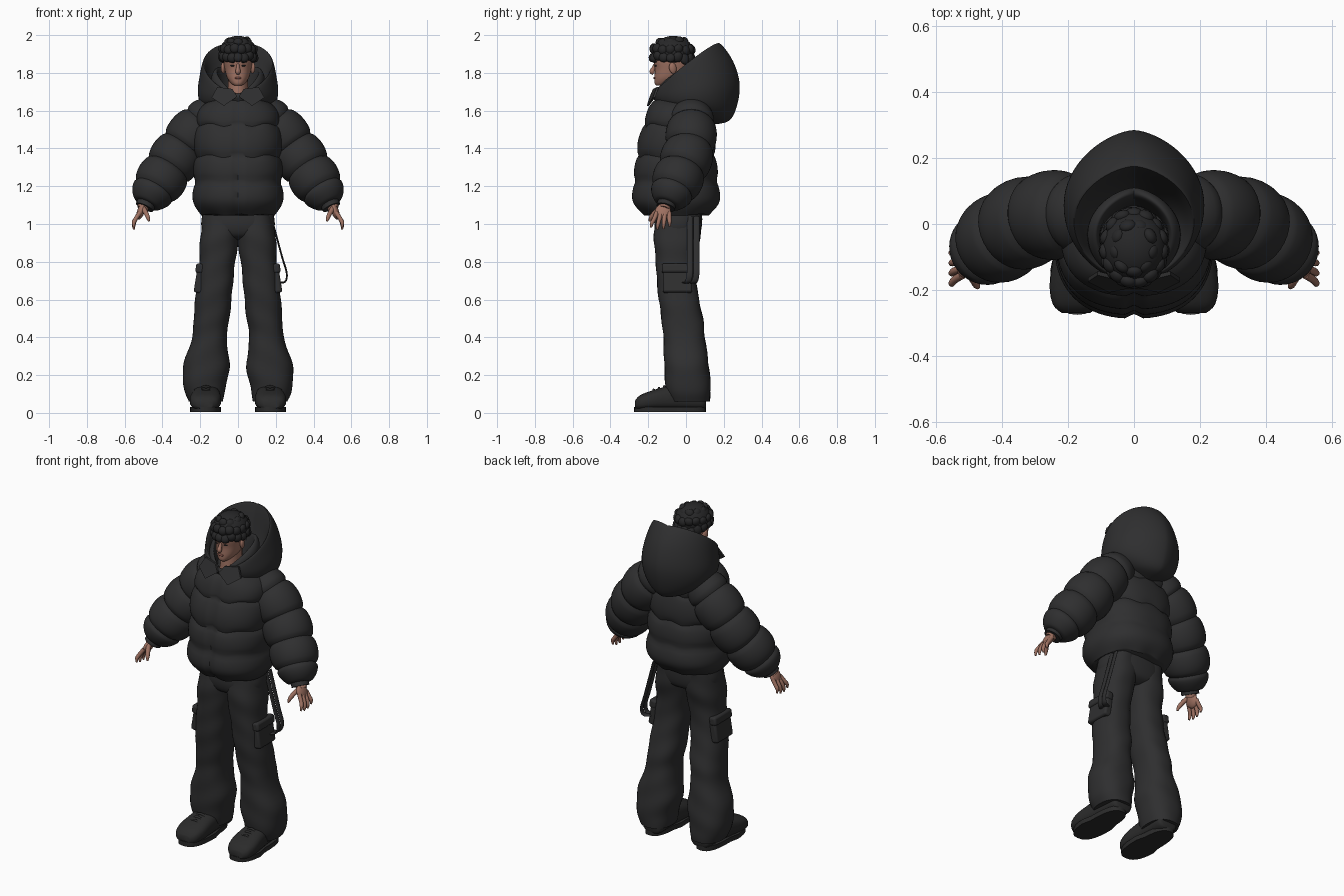
import bpy, bmesh, math, random
from mathutils import Vector

random.seed(4)
if "Cube" in bpy.data.objects:
    bpy.data.objects.remove(bpy.data.objects["Cube"])


def material(name, rgb):
    m = bpy.data.materials.new(name)
    m.use_nodes = True
    m.diffuse_color = (*rgb, 1)
    b = m.node_tree.nodes["Principled BSDF"]
    b.inputs["Base Color"].default_value = (*rgb, 1)
    b.inputs["Roughness"].default_value = 0.8
    return m


CLOTH = material("black cloth", (0.028, 0.028, 0.029))
HAIR = material("black hair", (0.02, 0.02, 0.021))
SHOE = material("black leather", (0.024, 0.024, 0.024))
SKIN = material("skin", (0.34, 0.165, 0.12))
LIP = material("lips", (0.25, 0.095, 0.075))


def finish(ob, mat, angle=50):
    ob.data.materials.clear()
    ob.data.materials.append(mat)
    bpy.ops.object.select_all(action='DESELECT')
    ob.select_set(True)
    bpy.context.view_layer.objects.active = ob
    bpy.ops.object.shade_smooth_by_angle(angle=math.radians(angle))
    return ob


def from_bmesh(name, bm, mat):
    bmesh.ops.recalc_face_normals(bm, faces=bm.faces)
    me = bpy.data.meshes.new(name)
    bm.to_mesh(me)
    bm.free()
    ob = bpy.data.objects.new(name, me)
    bpy.context.collection.objects.link(ob)
    return finish(ob, mat)


def loft(name, rings, mat):
    """Skin a list of closed rings and cap both ends."""
    bm = bmesh.new()
    vs = [[bm.verts.new(p) for p in r] for r in rings]
    n = len(vs[0])
    for a, b in zip(vs, vs[1:]):
        for i in range(n):
            j = (i + 1) % n
            bm.faces.new((a[i], a[j], b[j], b[i]))
    bm.faces.new(vs[0])
    bm.faces.new(vs[-1])
    return from_bmesh(name, bm, mat)


def spline(rows, steps):
    """Smooth interpolation through rows of numbers."""
    out = []
    for i in range(len(rows) - 1):
        p = [rows[max(0, min(len(rows) - 1, i + k))] for k in (-1, 0, 1, 2)]
        for s in range(steps):
            t = s / steps
            out.append([b + 0.5 * t * (c - a + t * (2*a - 5*b + 4*c - d + t * (3*(b - c) + d - a)))
                        for a, b, c, d in zip(*p)])
    return out + [list(rows[-1])]


def power(v, e):
    return math.copysign(abs(v) ** e, v)


def oval(n, e=1.0):
    return [(power(math.sin(a), e), power(math.cos(a), e))
            for a in (2 * math.pi * i / n for i in range(n))]


def tube(name, path, mat, n=16, steps=4, puffs=0, depth=0.0, flat=1.0):
    """Round tube along (x, y, z, radius) rows, optionally quilted."""
    rows = spline(path, steps)
    rings = []
    for i, r in enumerate(rows):
        c = Vector(r[:3])
        d = (Vector(rows[min(i + 1, len(rows) - 1)][:3]) - Vector(rows[max(i - 1, 0)][:3])).normalized()
        u = d.cross(Vector((0, 1, 0))).normalized()
        v = d.cross(u)
        k = i / (len(rows) - 1)
        rad = r[3] * (1 - depth + depth * abs(math.sin(math.pi * puffs * k)) ** 0.5 if puffs else 1)
        rings.append([c + rad * (u * a * flat + v * b) for a, b in oval(n)])
    return loft(name, rings, mat)


def ball(name, loc, size, mat, rot=(0, 0, 0), seg=20):
    bpy.ops.mesh.primitive_uv_sphere_add(segments=seg, ring_count=seg // 2, location=loc, rotation=rot)
    ob = bpy.context.object
    ob.name = name
    ob.scale = size
    return finish(ob, mat)


def stack(name, rows, mat, n=32, e=1.0, steps=4, wrinkle=0.0):
    """Loft of horizontal rings: z, x min, x max, y front, y back."""
    rings = []
    for z, x0, x1, y0, y1 in spline(rows, steps):
        ring = []
        for i, (a, b) in enumerate(oval(n, e)):
            k = 1 + wrinkle * math.sin(z * 42 + 2.5 * math.sin(2 * math.pi * i / n) + 9 * x0)
            ring.append(((x0 + x1) / 2 + a * k * (x1 - x0) / 2, (y0 + y1) / 2 + b * k * (y1 - y0) / 2, z))
        rings.append(ring)
    return loft(name, rings, mat)


# Quilted jacket body with a zip groove down the front
body = [(1.05, .205, -.235, .135), (1.13, .24, -.285, .18), (1.29, .237, -.275, .168),
        (1.44, .235, -.255, .155), (1.56, .225, -.22, .14), (1.63, .185, -.19, .12), (1.67, .11, -.15, .08)]
seams = [1.04, 1.225, 1.36, 1.525, 1.70]
rings = []
for z, hw, y0, y1 in spline(body, 9):
    lo = max(s for s in seams if s <= z)
    hi = min(s for s in seams if s > z)
    k = 0.91 + 0.09 * math.sin(math.pi * (z - lo) / (hi - lo)) ** 0.5
    ring = []
    for a, b in oval(80, 0.85):
        x, y = a * hw * k, b * k * (y1 - y0) / 2
        if b < 0:
            y *= 1 - 0.06 * math.exp(-(x / 0.012) ** 2)
        sag = 0.012 * math.cos(a * 9) * (1 - k) * 8
        ring.append((x, (y0 + y1) / 2 + y, z + sag))
    rings.append(ring)
loft("jacket_body", rings, CLOTH)


# Hood and inner collar: tilted rings given by front point, back point, half width, lift
def tilted(name, rows, mat, steps=5):
    rings = []
    for yf, zf, yb, zb, hw, lift in spline(rows, steps):
        ring = []
        for i in range(64):
            t = 2 * math.pi * i / 64
            s, c = math.sin(t), math.cos(t)
            f = (1 + c) / 2
            ring.append((hw * power(s, 1.25 if c > 0 else 1.05), yf + (yb - yf) * f,
                         zf + (zb - zf) * f + lift * abs(s)))
        rings.append(ring)
    return loft(name, rings, mat)


tilted("hood", [(-.10, 1.65, .08, 1.65, .09, 0), (-.13, 1.665, .13, 1.78, .145, .02),
                (-.15, 1.68, .165, 1.925, .17, .03), (-.165, 1.69, .185, 1.95, .185, .03),
                (-.175, 1.675, .25, 1.86, .202, .02), (-.17, 1.66, .284, 1.74, .213, 0),
                (-.155, 1.64, .268, 1.62, .195, 0), (-.11, 1.63, .225, 1.545, .14, 0),
                (-.05, 1.62, .13, 1.525, .08, 0)], CLOTH)
tilted("inner_collar", [(-.12, 1.64, .05, 1.66, .10, 0), (-.145, 1.665, .07, 1.75, .105, .06),
                        (-.158, 1.675, .09, 1.79, .115, .08), (-.172, 1.67, .11, 1.77, .14, .06),
                        (-.165, 1.65, .10, 1.70, .14, .0)], CLOTH)

for s, side in ((1, "left"), (-1, "right")):
    # Collar flap
    bm = bmesh.new()
    flap = [(.004, -.192, 1.675), (.075, -.208, 1.625), (.14, -.175, 1.67), (.11, -.155, 1.725), (.03, -.175, 1.715)]
    face = bm.faces.new([bm.verts.new((s * x, y, z)) for x, y, z in flap])
    ext = bmesh.ops.extrude_face_region(bm, geom=[face])
    bmesh.ops.translate(bm, vec=(0, .012, 0), verts=[v for v in ext["geom"] if isinstance(v, bmesh.types.BMVert)])
    from_bmesh(side + "_collar_flap", bm, CLOTH)

    # Quilted sleeve and cuff
    sleeve = [(.10, .03, 1.60, .09), (.19, .03, 1.53, .13), (.29, .02, 1.41, .137),
              (.37, -.02, 1.29, .138), (.445, -.07, 1.18, .125), (.485, -.10, 1.105, .075)]
    tube(side + "_sleeve", [(s * x, y, z, r) for x, y, z, r in sleeve], CLOTH, 36, 10, 5, 0.16)
    tube(side + "_cuff", [(s * .475, -.095, 1.13, .05), (s * .495, -.108, 1.088, .05)], CLOTH, 24)

    # Hand: palm, four fingers and a thumb
    tube(side + "_wrist", [(s * .485, -.10, 1.12, .03), (s * .507, -.115, 1.08, .03)], SKIN)
    ball(side + "_palm", (s * .515, -.122, 1.065), (.02, .042, .045), SKIN, (0, s * -.35, 0))
    for i in range(4):
        y, drop = -.155 + .022 * i, (.01, 0, .002, .015)[i]
        tube(f"{side}_finger_{i + 1}", [(s * .52, y, 1.06, .012), (s * .543, y - .014 + .005 * i, 1.025, .0115),
             (s * .552, y - .025 + .009 * i, .995 + drop, .01), (s * .55, y - .03 + .011 * i, .972 + drop, .005)], SKIN, 10)
    tube(side + "_thumb", [(s * .505, -.135, 1.085, .015), (s * .488, -.165, 1.06, .013),
                           (s * .477, -.185, 1.035, .011), (s * .472, -.193, 1.015, .005)], SKIN, 10)

    # Wide trouser leg
    leg = [(1.06, 0, .175, -.155, .08), (.93, -.005, .2, -.17, .075), (.8, .015, .205, -.16, .052),
           (.65, .03, .222, -.15, .06), (.5, .045, .235, -.13, .09), (.4, .06, .242, -.12, .10),
           (.24, .045, .292, -.115, .122), (.12, .07, .283, -.105, .13), (.06, .08, .262, -.09, .125)]
    stack(side + "_trouser_leg", [(z, s * a, s * b, c, d) for z, a, b, c, d in leg], CLOTH, 36, 0.85, 6, 0.018)

    # Cargo pocket with flap
    for part, z, h, w in (("pocket", .71, .15, .155), ("pocket_flap", .765, .05, .165)):
        bpy.ops.mesh.primitive_cube_add(size=1, location=(s * (.198 + w * .02), -.045, z), rotation=(0, s * -.16, 0))
        ob = bpy.context.object
        ob.name = f"{side}_{part}"
        ob.scale = (.045, w, h)
        bpy.ops.object.transform_apply(location=False, rotation=False)
        bev = ob.modifiers.new("soft", 'BEVEL')
        bev.width, bev.segments = .012, 3
        finish(ob, CLOTH)

    # Shoe: upper lofted from heel to toe, thick sole and laces
    shoe = [(.105, .045, .03, .10), (.085, .065, .015, .13), (-.02, .07, .015, .15), (-.11, .078, .015, .138),
            (-.19, .083, .015, .115), (-.245, .07, .015, .092), (-.27, .042, .022, .065)]
    loft(side + "_shoe", [[(s * (.165 - .04 * y) + a * hw, y, (lo + hi) / 2 + b * (hi - lo) / 2)
                           for a, b in oval(24, 0.75)] for y, hw, lo, hi in spline(shoe, 4)], SHOE)
    sole = [(s * (.172 + a * (.083 if b < 0 else .07)), -.085 + b * .19) for a, b in oval(32, 0.75)]
    loft(side + "_sole", [[(x, y, z) for x, y in sole] for z in (0.004, .032)], SHOE)
    for i in range(3):
        y, z = -.115 - .028 * i, .138 - .009 * i
        tube(f"{side}_lace_{i + 1}", [(s * .17 - .05, y, z - .02, .006), (s * .17, y, z + .002, .007),
                                      (s * .17 + .05, y, z - .02, .006)], SHOE, 8)

    # Ear, eye and brow
    ball(side + "_ear", (s * .078, -.07, 1.825), (.012, .02, .03), SKIN, (.2, 0, s * .3))
    ball(side + "_eye", (s * .03, -.161, 1.838), (.013, .006, .004), HAIR, (0, 0, s * .3), 12)
    ball(side + "_brow", (s * .032, -.163, 1.858), (.02, .007, .0045), HAIR, (0, s * -.1, s * .3), 12)

# Seat of the trousers
stack("trouser_hips", [(1.09, -.18, .18, -.16, .085), (1.0, -.195, .195, -.168, .085),
                       (.94, -.17, .17, -.15, .07), (.915, -.08, .08, -.10, .03)], CLOTH, 36, 0.85)

# Hanging strap loop on the left hip
for i, y in enumerate((.02, .055)):
    tube(f"hip_strap_{i + 1}", [(.175, y, 1.04, .016), (.205, y, .93, .016), (.235, y, .82, .016),
         (.258, y, .74, .016), (.25, y - .01, .695, .016), (.215, y - .03, .69, .016)], CLOTH, 12, 5, flat=0.3)

# Head and neck
stack("neck", [(1.62, -.07, .07, -.14, .03), (1.69, -.055, .055, -.138, .01), (1.77, -.052, .052, -.13, .01)], SKIN, 24)
stack("head", [(1.732, -.018, .018, -.157, -.12), (1.745, -.037, .037, -.166, -.06), (1.775, -.058, .058, -.167, -.01),
               (1.82, -.07, .07, -.165, .02), (1.87, -.076, .076, -.172, .03), (1.93, -.07, .07, -.16, .03)], SKIN, 32, 0.9)
tube("nose", [(0, -.163, 1.848, .007), (0, -.172, 1.825, .010), (0, -.179, 1.807, .014), (0, -.17, 1.797, .009)], SKIN, 14)
ball("mouth", (0, -.166, 1.773), (.02, .007, .006), LIP, seg=14)

# Hair: cap plus rows of overlapping locks
ball("hair_cap", (0, -.068, 1.91), (.098, .108, .086), HAIR, seg=32)
for row, (z, rx, ry, count) in enumerate(((1.885, .088, .105, 17), (1.925, .085, .103, 15), (1.962, .055, .07, 9))):
    for i in range(count):
        a = 2 * math.pi * (i + .5 * row) / count
        back = max(0, -math.cos(a)) if row == 0 else 0
        x, y = rx * math.sin(a), -.072 - ry * math.cos(a)
        ball(f"hair_lock_{row + 1}_{i + 1}", (x, y, z - .02 * back + random.uniform(-.006, .006)),
             (.027, .02, .026 + .012 * back), HAIR, (random.uniform(-.4, .4), random.uniform(-.4, .4), a), 14)
